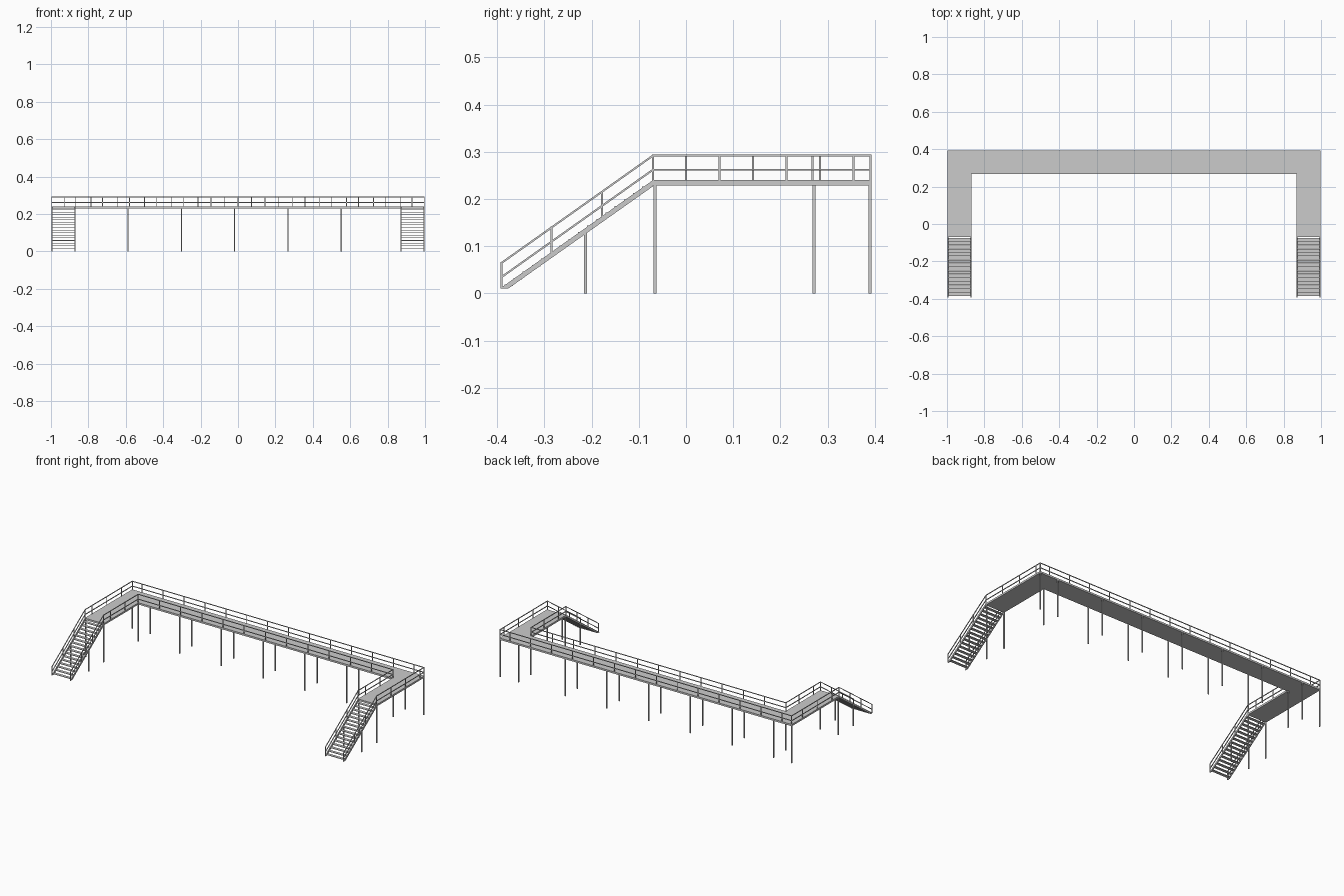
import bpy, bmesh
from mathutils import Vector

if "Cube" in bpy.data.objects:
    bpy.data.objects.remove(bpy.data.objects["Cube"])

XO, XI = 0.998, 0.868            # outer / inner edge of the side wings
YB, YI, YS, YF = 0.393, 0.268, -0.07, -0.391   # back, inner edge, stair top, stair foot
ZD, ZB = 0.24, 0.229             # deck top / underside
SLOPE = (ZD - 0.0125) / (YS - YF) * 1.0


def finish(name, bm):
    bmesh.ops.recalc_face_normals(bm, faces=bm.faces)
    me = bpy.data.meshes.new(name)
    bm.to_mesh(me)
    bm.free()
    ob = bpy.data.objects.new(name, me)
    bpy.context.collection.objects.link(ob)
    return ob


def prism(bm, pts, vec):
    # extrude a closed outline along a vector
    f = bm.faces.new([bm.verts.new(p) for p in pts])
    r = bmesh.ops.extrude_face_region(bm, geom=[f])
    vs = [v for v in r["geom"] if isinstance(v, bmesh.types.BMVert)]
    bmesh.ops.translate(bm, verts=vs, vec=vec)


def bar(bm, a, b, w):
    # square bar between two points
    a, b = Vector(a), Vector(b)
    d = (b - a).normalized()
    ref = Vector((1, 0, 0)) if abs(d.x) < 0.9 else Vector((0, 0, 1))
    u = d.cross(ref).normalized() * w / 2
    v = d.cross(u).normalized() * w / 2
    prism(bm, [a + u + v, a + u - v, a - u - v, a - u + v], b - a)


def stair_z(y):
    return ZD + (y - YS) * SLOPE


# U-shaped walkway deck
bm = bmesh.new()
outline = [(-XO, YS), (-XO, YB), (XO, YB), (XO, YS), (XI, YS), (XI, YI), (-XI, YI), (-XI, YS)]
prism(bm, [(x, y, ZB) for x, y in outline], Vector((0, 0, ZD - ZB)))
finish("walkway_deck", bm)

# stairs: two stringers and open treads on each wing
for side, s in (("left", -1), ("right", 1)):
    bm = bmesh.new()
    for x in (XO - 0.0025, XI + 0.0025):
        x *= s
        prof = [(YS, ZD), (YF - 0.003, stair_z(YF - 0.003)), (YF - 0.003, 0.01),
                (YF + 0.014, 0.01), (YS, ZB - 0.002)]
        prism(bm, [(x - 0.0025, y, z) for y, z in prof], Vector((0.005, 0, 0)))
    finish(side + "_stair_stringers", bm)
    bm = bmesh.new()
    n = 16
    for i in range(n):
        y = YS - 0.0195 * (i + 0.5) - 0.004
        z = stair_z(y) - 0.004
        bar(bm, (s * XI, y, z - 0.0015), (s * XO, y, z - 0.0015), 0.003)
        prism(bm, [(s * XI, y - 0.009, z - 0.003), (s * XO, y - 0.009, z - 0.003),
                   (s * XO, y + 0.009, z - 0.003), (s * XI, y + 0.009, z - 0.003)],
              Vector((0, 0, 0.003)))
    finish(side + "_stair_treads", bm)

# support columns
bm = bmesh.new()
W = 0.006
for x in [-0.588 + 0.285 * i for i in range(5)]:
    for y in (YI + 0.003, YB - 0.003):
        bar(bm, (x, y, 0), (x, y, ZB), W)
for s in (-1, 1):
    xo, xi = s * (XO - 0.003), s * (XI + 0.003)
    spots = [(xo, YB - 0.003), (xi, YB - 0.003), (xi, YI + 0.003),
             (xo, -0.066), (xi, -0.066), (xo, -0.213), (xi, -0.213)]
    for x, y in spots:
        bar(bm, (x, y, 0), (x, y, ZB if y > YS else stair_z(y) - 0.011), W)
finish("support_columns", bm)


def railing(name, path, posts):
    # top and middle rails along the path, with upright posts
    bm = bmesh.new()
    for h in (0.052, 0.022):
        for (x0, y0, z0), (x1, y1, z1) in zip(path, path[1:]):
            bar(bm, (x0, y0, z0 + h), (x1, y1, z1 + h), 0.004)
    for x, y, z in list(path) + posts:
        bar(bm, (x, y, z - 0.001), (x, y, z + 0.054), 0.004)
    finish(name, bm)


def wing_path(x, y):
    left = [(-x, YF, stair_z(YF)), (-x, YS, ZD), (-x, y, ZD)]
    return left + [(-px, py, pz) for px, py, pz in reversed(left)]


def stair_posts(x):
    return [(s * x, y, stair_z(y)) for s in (-1, 1) for y in (-0.285, -0.178)]


# outer and inner guard railings
xo, xi = XO - 0.002, XI + 0.002
outer = stair_posts(xo) + [(-0.929 + 0.143 * i, YB - 0.002, ZD) for i in range(14)]
outer += [(xo, y, ZD) for y in (0.071, 0.213, 0.355)]
outer += [(-xo, y, ZD) for y in (0.0, 0.142, 0.284)]
railing("outer_railing", wing_path(xo, YB - 0.002), outer)
inner = stair_posts(xi) + [(-0.725 + 0.145 * i, YI + 0.0, ZD) for i in range(11)]
inner += [(s * xi, y, ZD) for s in (-1, 1) for y in (0.0, 0.142)]
railing("inner_railing", wing_path(xi, YI), inner)
